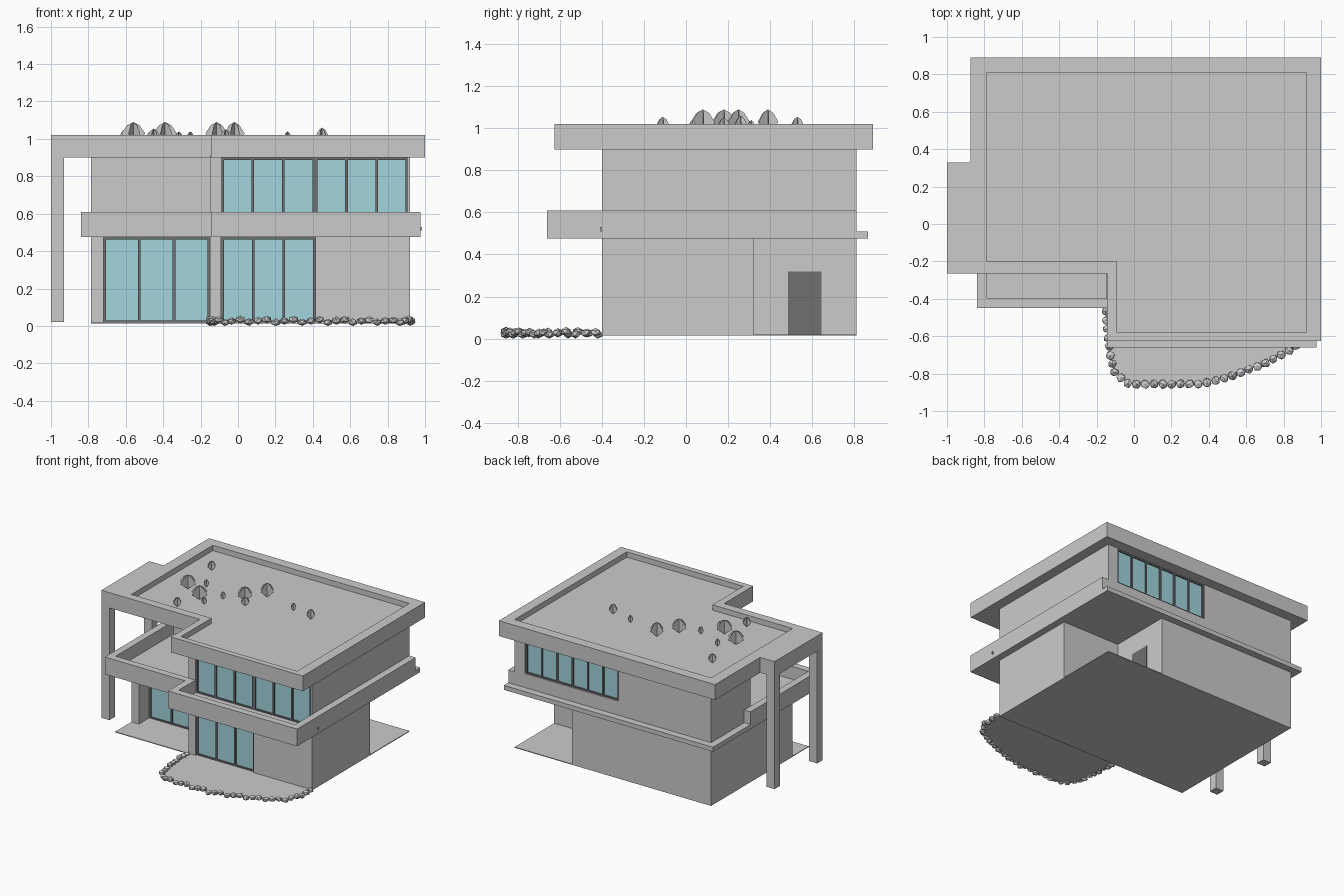
import bpy, bmesh, math, random
from mathutils import Vector, Matrix

if "Cube" in bpy.data.objects:
    bpy.data.objects.remove(bpy.data.objects["Cube"])

random.seed(4)


def material(name, rgb):
    m = bpy.data.materials.new(name)
    m.diffuse_color = (*rgb, 1)
    m.use_nodes = True
    m.node_tree.nodes["Principled BSDF"].inputs["Base Color"].default_value = m.diffuse_color
    return m


GLASS = material("glass", (0.36, 0.66, 0.73))
DARK = material("dark_frame", (0.16, 0.16, 0.16))


def finish(name, bm, mat=None):
    bmesh.ops.recalc_face_normals(bm, faces=bm.faces)
    me = bpy.data.meshes.new(name)
    bm.to_mesh(me)
    bm.free()
    ob = bpy.data.objects.new(name, me)
    bpy.context.collection.objects.link(ob)
    if mat:
        me.materials.append(mat)
    return ob


def prism(name, plan, z0, z1, mat=None):
    """Vertical extrusion of a plan outline."""
    bm = bmesh.new()
    face = bm.faces.new([bm.verts.new((x, y, z0)) for x, y in plan])
    ext = bmesh.ops.extrude_face_region(bm, geom=[face])
    top = [v for v in ext["geom"] if isinstance(v, bmesh.types.BMVert)]
    bmesh.ops.translate(bm, verts=top, vec=(0, 0, z1 - z0))
    return finish(name, bm, mat)


def box(name, x0, x1, y0, y1, z0, z1, mat=None):
    return prism(name, [(x0, y0), (x1, y0), (x1, y1), (x0, y1)], z0, z1, mat)


def upstand(name, outer, inner, z0, z1, closed):
    """Wall strip between two matching outlines."""
    bm = bmesh.new()
    secs = [[bm.verts.new((*p, z)) for p, z in ((o, z0), (o, z1), (i, z1), (i, z0))]
            for o, i in zip(outer, inner)]
    n = len(secs)
    for k in range(n if closed else n - 1):
        a, b = secs[k], secs[(k + 1) % n]
        for j in range(4):
            bm.faces.new((a[j], a[(j + 1) % 4], b[(j + 1) % 4], b[j]))
    if not closed:
        bm.faces.new(secs[0])
        bm.faces.new(secs[-1])
    return finish(name, bm)


def window(name, x0, x1, y, z0, z1, n, side=-1):
    """Row of glass panes with dark mullions and rails on a wall facing side*y."""
    f, d = 0.014, 0.022 * side
    ya, yb = sorted((y, y + d))
    ga, gb = sorted((y, y + d * 0.6))
    for k in range(n + 1):
        c = x0 + f / 2 + (x1 - x0 - f) * k / n
        box(name + "_mullion", c - f / 2, c + f / 2, ya, yb, z0, z1, DARK)
    box(name + "_bottom_rail", x0, x1, ya, yb, z0, z0 + 0.01, DARK)
    box(name + "_top_rail", x0, x1, ya, yb, z1 - 0.012, z1, DARK)
    box(name + "_glass", x0, x1, ga, gb, z0, z1, GLASS)


# Ground floor slab and walls, with recessed windows and back corner porch
box("floor_slab", -0.785, 0.92, -0.4, 0.81, 0.014, 0.02)
prism("lower_walls", [(-0.785, 0.81), (0.42, 0.81), (0.42, 0.32), (0.92, 0.32),
                      (0.92, -0.4), (0.415, -0.4), (0.415, -0.365), (-0.09, -0.365),
                      (-0.09, -0.4), (-0.15, -0.4), (-0.15, -0.05), (-0.72, -0.05),
                      (-0.72, -0.2), (-0.785, -0.2)], 0.02, 0.48)
window("patio_window", -0.72, -0.15, -0.05, 0.02, 0.475, 3)
window("lower_front_window", -0.09, 0.415, -0.365, 0.02, 0.475, 3)
box("porch_door", 0.415, 0.424, 0.485, 0.645, 0.02, 0.32, DARK)

# Middle slab with ledge, and the balcony upstand on three sides
prism("balcony_slab", [(-0.84, -0.45), (-0.145, -0.45), (-0.145, -0.66), (0.975, -0.66),
                       (0.975, 0.865), (-0.84, 0.865)], 0.475, 0.51)
upstand("balcony_parapet",
        [(-0.84, 0.4), (-0.84, -0.45), (-0.145, -0.45), (-0.145, -0.66), (0.975, -0.66), (0.975, 0.81)],
        [(-0.785, 0.4), (-0.785, -0.395), (-0.09, -0.395), (-0.09, -0.605), (0.92, -0.605), (0.92, 0.81)],
        0.51, 0.61, False)
box("drain_spout", 0.97, 0.985, -0.41, -0.4, 0.51, 0.53)

# Upper storey
prism("upper_walls", [(-0.785, 0.81), (0.02, 0.81), (0.02, 0.78), (0.83, 0.78), (0.83, 0.81),
                      (0.92, 0.81), (0.92, -0.4), (0.91, -0.4), (0.91, -0.37), (-0.09, -0.37),
                      (-0.09, -0.4), (-0.15, -0.4), (-0.15, 0.32), (-0.785, 0.32)], 0.51, 0.91)
box("back_sill", 0.02, 0.83, 0.78, 0.81, 0.51, 0.62)
window("upper_front_window_left", -0.09, 0.412, -0.37, 0.51, 0.9, 3)
window("upper_front_window_right", 0.412, 0.91, -0.37, 0.51, 0.9, 3)
window("upper_back_window", 0.02, 0.83, 0.78, 0.62, 0.9, 6, side=1)

# Roof deck, parapet, side canopy and its two columns
roof = [(-0.875, 0.89), (1, 0.89), (1, -0.625), (-0.145, -0.625), (-0.145, -0.265), (-0.875, -0.265)]
roof_in = [(-0.785, 0.81), (0.92, 0.81), (0.92, -0.58), (-0.09, -0.58), (-0.09, -0.2), (-0.785, -0.2)]
prism("roof_deck", roof, 0.9, 0.978)
upstand("roof_parapet", roof, roof_in, 0.978, 1.02, True)
box("canopy", -1.0, -0.875, -0.265, 0.33, 0.9, 1.02)
for y in (-0.265, 0.263):
    box("column", -1.0, -0.93, y, y + 0.067, 0.02, 0.9)

# Roof plants made of crossed upright leaf cards: x, y, width, top
PLANTS = [(-0.56, 0.18, .13, 1.09), (-0.39, 0.08, .13, 1.09), (-0.115, 0.25, .12, 1.09),
          (-0.02, 0.39, .11, 1.09), (0.45, 0.26, .07, 1.06), (0.265, 0.31, .045, 1.04),
          (-0.45, -0.11, .07, 1.055), (-0.6, 0.53, .07, 1.055), (-0.064, 0.18, .07, 1.05),
          (-0.315, 0.03, .045, 1.04), (-0.47, 0.28, .045, 1.04), (-0.255, 0.18, .045, 1.04)]
for x, y, w, top in PLANTS:
    bm = bmesh.new()
    h = top - 0.978
    for k in range(3):
        a = math.pi * k / 3 + 0.1
        c, s = math.cos(a), math.sin(a)
        prof = [(0, 0), (.5, .45), (.25, .85), (0, 1), (-.25, .85), (-.5, .45)]
        bm.faces.new([bm.verts.new((x + c * r * w, y + s * r * w, 0.978 + t * h)) for r, t in prof])
    finish("roof_plant", bm)

# Front garden bed with a stone border
edge = [Vector(p) for p in ((-0.15, -0.42), (-0.145, -0.55), (-0.13, -0.68), (-0.11, -0.79),
                            (-0.03, -0.855), (0.1, -0.857), (0.37, -0.855), (0.53, -0.81),
                            (0.7, -0.745), (0.86, -0.66), (0.92, -0.56), (0.925, -0.43))]
bm = bmesh.new()
bm.faces.new([bm.verts.new((x, y, 0.02)) for x, y in [*edge, (0.92, -0.4), (-0.15, -0.4)]])
finish("garden_bed", bm)

segs = [(b - a).length for a, b in zip(edge, edge[1:])]
COUNT = 36
for i in range(COUNT):
    d, k = sum(segs) * i / (COUNT - 1), 0
    while k < len(segs) - 1 and d > segs[k]:
        d -= segs[k]
        k += 1
    p = edge[k].lerp(edge[k + 1], min(d / segs[k], 1))
    bm = bmesh.new()
    bmesh.ops.create_icosphere(bm, subdivisions=1, radius=0.027)
    for v in bm.verts:
        v.co *= random.uniform(0.82, 1.08)
        v.co.z *= 0.8
    bmesh.ops.rotate(bm, verts=bm.verts, matrix=Matrix.Rotation(random.uniform(0, 6.28), 3, 'Z'))
    low = min(v.co.z for v in bm.verts)
    bmesh.ops.translate(bm, verts=bm.verts, vec=(p.x, p.y, -low + (i % 3) * 0.006))
    finish("border_stone", bm)
